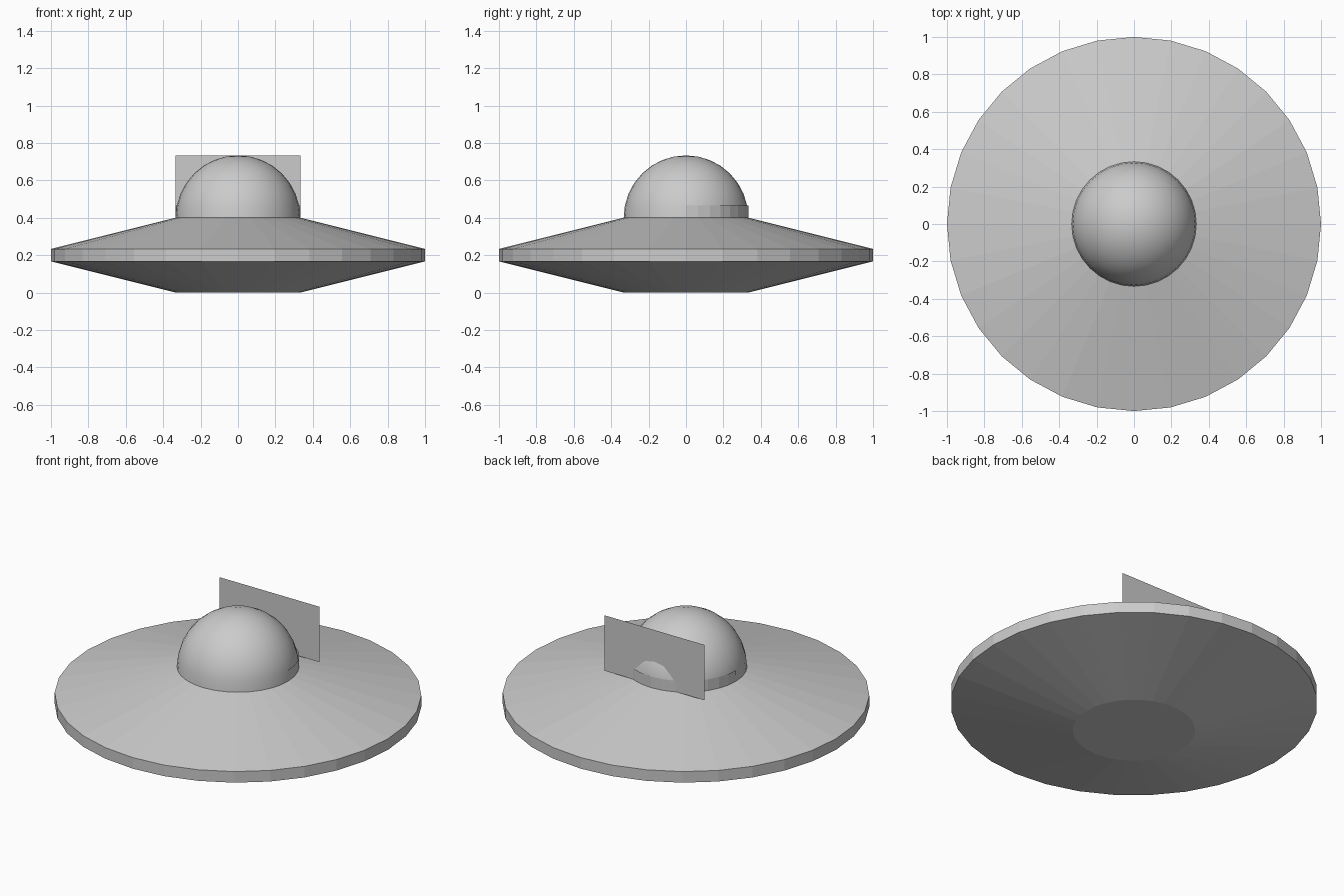
import bpy, bmesh, math

if "Cube" in bpy.data.objects:
    bpy.data.objects.remove(bpy.data.objects["Cube"])

R = 1 / 3      # radius shared by dome, band and flat hull faces
DECK = 0.4     # height of the top of the hull


def finish(name, bm, smooth=False):
    me = bpy.data.meshes.new(name)
    bm.to_mesh(me)
    bm.free()
    for p in me.polygons:
        p.use_smooth = smooth
    ob = bpy.data.objects.new(name, me)
    bpy.context.collection.objects.link(ob)
    return ob


def lathe(name, profile, steps, angle=2 * math.pi, smooth=False):
    """Spin an (r, z) profile about z, starting on the +x axis."""
    bm = bmesh.new()
    vs = [bm.verts.new((r, 0, z)) for r, z in profile]
    es = [bm.edges.new(pair) for pair in zip(vs, vs[1:])]
    bmesh.ops.spin(bm, geom=vs + es, cent=(0, 0, 0), axis=(0, 0, 1),
                   angle=angle, steps=steps)
    bmesh.ops.remove_doubles(bm, verts=bm.verts, dist=1e-5)
    bmesh.ops.recalc_face_normals(bm, faces=bm.faces)
    # make sure open shells face outwards
    if sum(f.normal.dot(f.calc_center_median()) for f in bm.faces) < 0:
        bmesh.ops.reverse_faces(bm, faces=bm.faces)
    return finish(name, bm, smooth)


# Saucer hull: two shallow cones joined by a narrow rim
lathe("saucer_hull", [(0, 0), (R, 0), (1, 1 / 6), (1, 7 / 30), (R, DECK), (0, DECK)], 32)

# Cockpit dome: smooth hemisphere
arc = [(i / 8) * math.pi / 2 for i in range(9)]
lathe("cockpit_dome", [(R * math.cos(a), DECK + R * math.sin(a)) for a in arc], 32, smooth=True)

# Low band around the back half of the dome
lathe("rear_band", [(R, DECK), (R, DECK + 1 / 15)], 16, angle=math.pi)

# Flat upright panel cutting through the back of the dome
bm = bmesh.new()
bm.faces.new([bm.verts.new((x, 0.3, z)) for x, z in
              ((R, DECK), (-R, DECK), (-R, DECK + R), (R, DECK + R))])
finish("rear_panel", bm)
